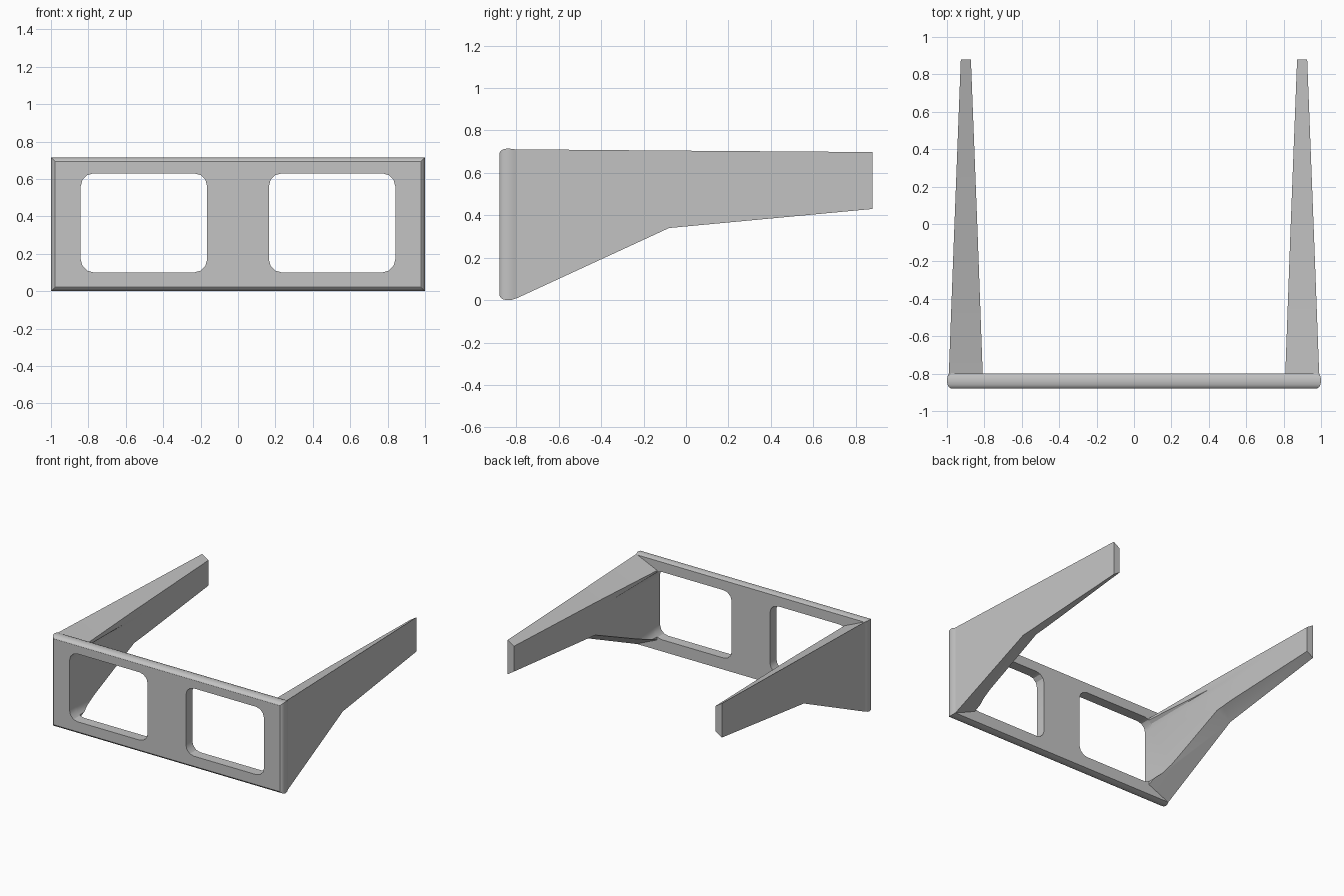
import bpy, bmesh, math

if "Cube" in bpy.data.objects:
    bpy.data.objects.remove(bpy.data.objects["Cube"], do_unlink=True)

grey = bpy.data.materials.new("frame grey")
grey.use_nodes = True
GREY = (0.55, 0.55, 0.55, 1)
grey.diffuse_color = GREY
grey.node_tree.nodes["Principled BSDF"].inputs["Base Color"].default_value = GREY


def loft(name, rings):
    """Skin a row of equal-sized point rings and cap both ends."""
    bm = bmesh.new()
    loops = [[bm.verts.new(p) for p in ring] for ring in rings]
    n = len(loops[0])
    for a, b in zip(loops, loops[1:]):
        for i in range(n):
            j = (i + 1) % n
            bm.faces.new((a[i], a[j], b[j], b[i]))
    bm.faces.new(loops[0])
    bm.faces.new(loops[-1])
    bmesh.ops.recalc_face_normals(bm, faces=bm.faces)
    mesh = bpy.data.meshes.new(name)
    bm.to_mesh(mesh)
    bm.free()
    mesh.materials.append(grey)
    obj = bpy.data.objects.new(name, mesh)
    bpy.context.collection.objects.link(obj)
    return obj


def window_ring(side, y, r=0.07, steps=3):
    """Rounded rectangle outline of one lens opening."""
    cx, cz, hx, hz = side * 0.503, 0.365, 0.338, 0.265
    ring = []
    for k, (sx, sz) in enumerate([(1, 1), (-1, 1), (-1, -1), (1, -1)]):
        for s in range(steps + 1):
            a = math.radians(90 * (k + s / steps))
            ring.append((cx + sx * (hx - r) + r * math.cos(a), y,
                         cz + sz * (hz - r) + r * math.sin(a)))
    return ring


def cut(obj, cutter):
    mod = obj.modifiers.new("opening", 'BOOLEAN')
    mod.operation = 'DIFFERENCE'
    mod.solver = 'EXACT'
    mod.object = cutter
    bpy.context.view_layer.objects.active = obj
    bpy.ops.object.modifier_apply(modifier=mod.name)


# Front panel: stacked rectangles give the softly rounded rim
HEIGHT = 0.715
rim = [(-0.88, 0.022), (-0.872, 0.01), (-0.86, 0.003), (-0.84, 0),
       (-0.82, 0.002), (-0.80, 0.009)]
panel = loft("front_panel", [
    [(-1 + d, y, d), (1 - d, y, d), (1 - d, y, HEIGHT - d), (-1 + d, y, HEIGHT - d)]
    for y, d in rim])
parts = [panel]

# Temple arm stations: y, outer x, inner x, bottom z, top z, slope of inner edges
stations = [(-0.825, 0.991, 0.808, 0.003, 0.712, 0.08),
            (-0.80, 0.99, 0.809, 0.008, 0.711, 0.08),
            (-0.08, 0.963, 0.835, 0.34, 0.705, 0.055),
            (0.88, 0.926, 0.872, 0.43, 0.698, 0.035)]

for side, label in ((1, "left"), (-1, "right")):
    arm = loft(label + "_temple_arm", [
        [(side * xo, y, lo), (side * xo, y, hi), (side * xi, y, hi - d), (side * xi, y, lo + d)]
        for y, xo, xi, lo, hi, d in stations])
    # The lens opening runs through the panel and shaves the arm's inner face
    cutter = loft("lens_cutter", [window_ring(side, -1.2), window_ring(side, 1.2)])
    cutter.hide_render = True
    cut(panel, cutter)
    cut(arm, cutter)
    bpy.data.objects.remove(cutter, do_unlink=True)
    parts.append(arm)

# Smooth the rounded rim, keep hard edges crisp
bpy.ops.object.select_all(action='DESELECT')
for obj in parts:
    obj.select_set(True)
bpy.context.view_layer.objects.active = panel
bpy.ops.object.shade_smooth_by_angle(angle=math.radians(30))
